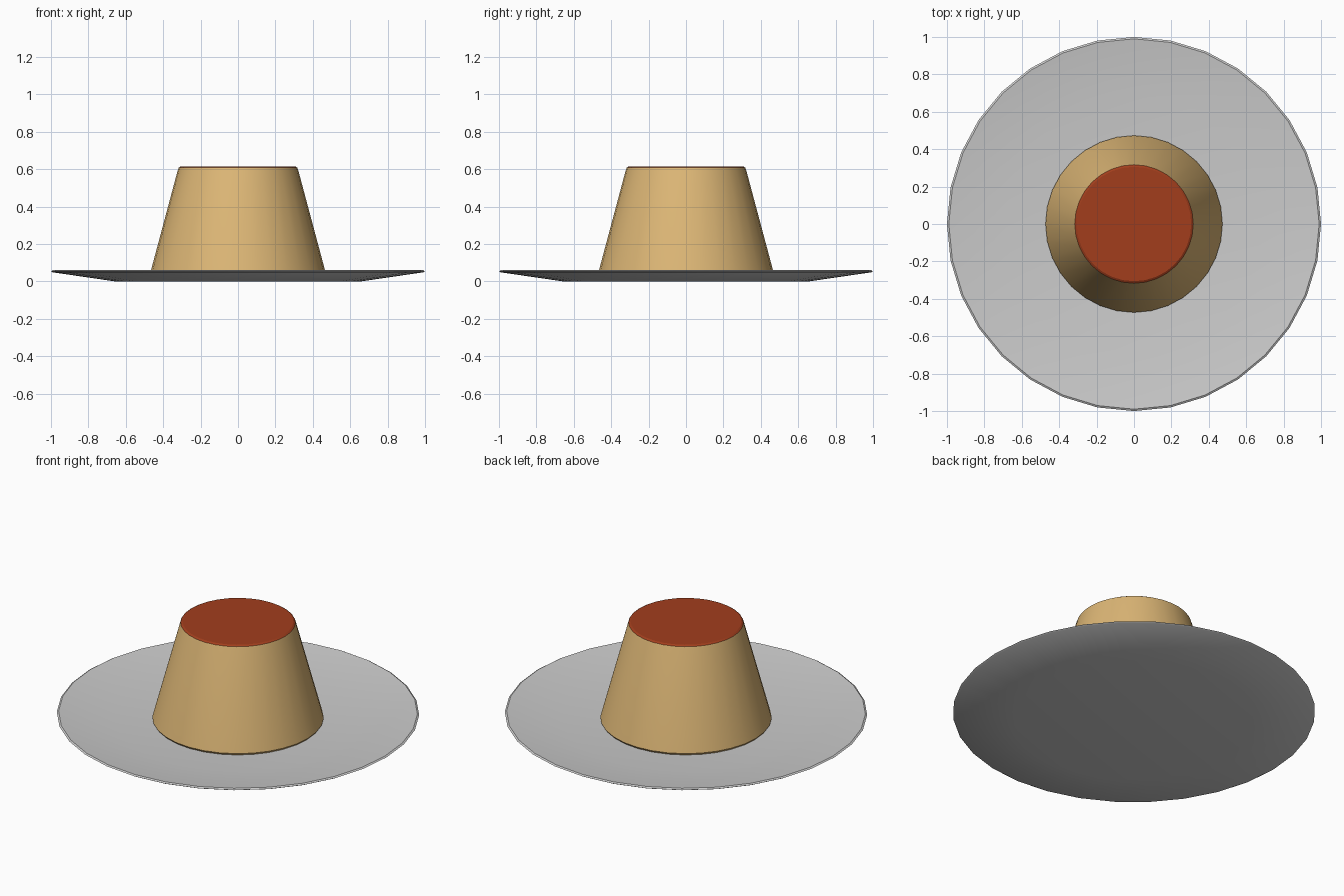
import bpy, bmesh, math

if "Cube" in bpy.data.objects:
    bpy.data.objects.remove(bpy.data.objects["Cube"])

SEG = 32


def material(name, rgb):
    m = bpy.data.materials.new(name)
    m.diffuse_color = (*rgb, 1)
    m.use_nodes = True
    m.node_tree.nodes["Principled BSDF"].inputs["Base Color"].default_value = m.diffuse_color
    return m


def lathe(name, profile, mat=None):
    """Closed solid of revolution from (radius, z) points, bottom to top."""
    bm = bmesh.new()
    rings = [[bm.verts.new((r * math.cos(2 * math.pi * i / SEG),
                            r * math.sin(2 * math.pi * i / SEG), z))
              for i in range(SEG)] for r, z in profile]
    for a, b in zip(rings, rings[1:]):
        for i in range(SEG):
            j = (i + 1) % SEG
            bm.faces.new((a[i], a[j], b[j], b[i]))
    bm.faces.new(rings[0][::-1])
    bm.faces.new(rings[-1])
    bmesh.ops.recalc_face_normals(bm, faces=bm.faces)
    me = bpy.data.meshes.new(name)
    bm.to_mesh(me)
    bm.free()
    ob = bpy.data.objects.new(name, me)
    bpy.context.collection.objects.link(ob)
    if mat:
        me.materials.append(mat)
    bpy.ops.object.select_all(action='DESELECT')
    ob.select_set(True)
    bpy.context.view_layer.objects.active = ob
    bpy.ops.object.shade_smooth_by_angle(angle=math.radians(30))
    return ob


custard = material("custard", (0.72, 0.47, 0.18))
caramel = material("caramel", (0.36, 0.048, 0.012))

# Shallow plate with a thin raised rim
lathe("plate", [(0.66, 0), (0.99, 0.048), (1.0, 0.054), (0.99, 0.06), (0.68, 0.017)])

# Tapered custard body
pudding = lathe("pudding", [(0.462, 0.016), (0.473, 0.03), (0.321, 0.598),
                            (0.317, 0.608), (0.306, 0.615)], custard)

# Caramel top: the cap and upper bevel of the pudding
pudding.data.materials.append(caramel)
for f in pudding.data.polygons:
    if f.center.z > 0.605:
        f.material_index = 1
